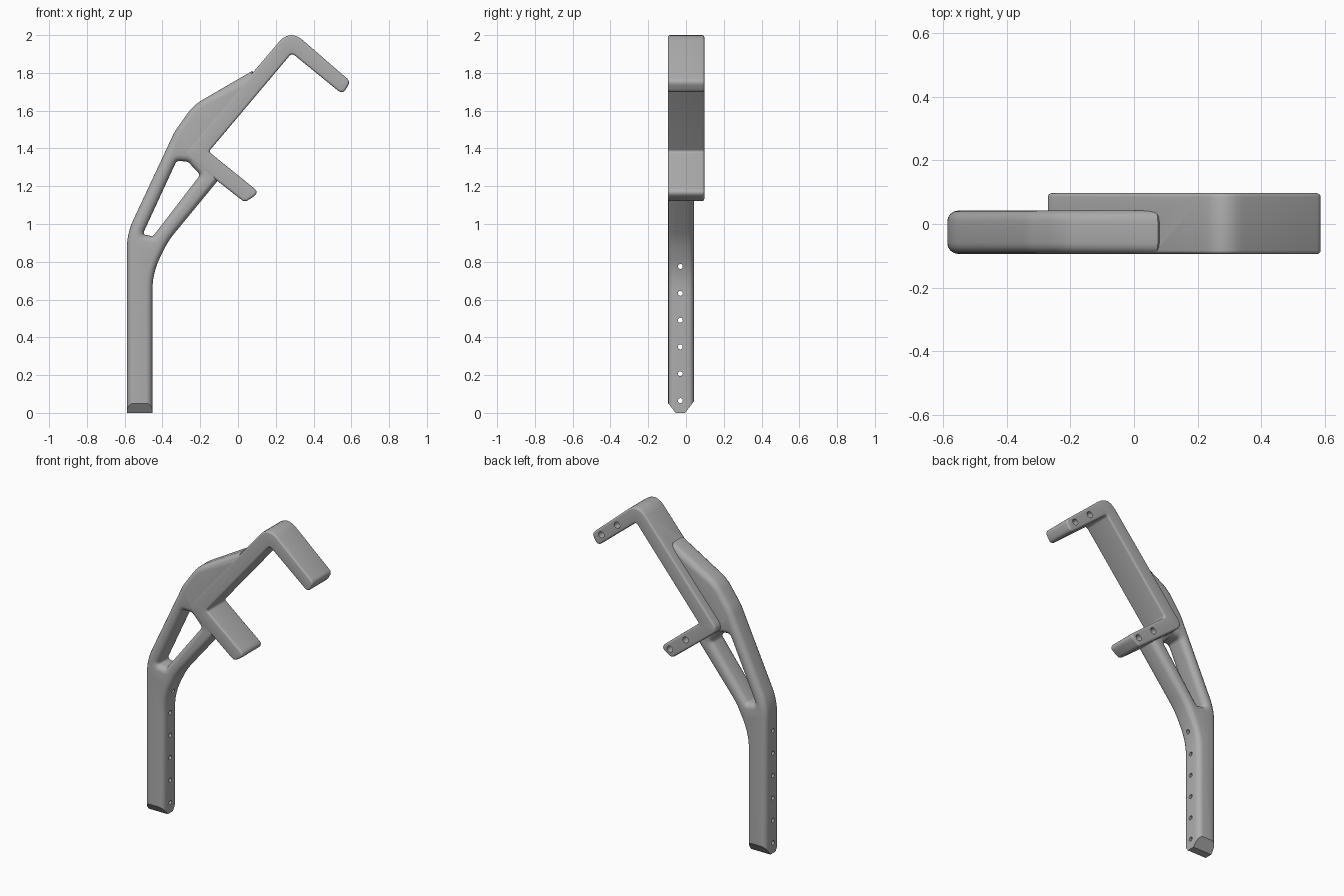
import bpy, bmesh, math
from mathutils import Vector, Matrix

old = bpy.data.objects.get("Cube")
if old:
    bpy.data.objects.remove(old, do_unlink=True)

grey = bpy.data.materials.new("plain grey")
grey.use_nodes = True
colour = (0.42, 0.42, 0.42, 1)
grey.diffuse_color = colour
grey.node_tree.nodes["Principled BSDF"].inputs["Base Color"].default_value = colour


def rounded(points, steps=6):
    """Round each corner (u, z, radius) of a closed outline."""
    out = []
    for i, (u, z, r) in enumerate(points):
        p = Vector((u, z))
        a = Vector(points[i - 1][:2]) - p
        b = Vector(points[(i + 1) % len(points)][:2]) - p
        if r == 0:
            out.append(p)
            continue
        cut = min(r / math.tan(a.angle(b) / 2), a.length * 0.48, b.length * 0.48)
        s, e = p + a.normalized() * cut, p + b.normalized() * cut
        for k in range(steps + 1):
            t = k / steps
            out.append(s * (1 - t) ** 2 + p * 2 * t * (1 - t) + e * t * t)
    return out


def wound(pts, hole):
    """Wind outlines so that material always lies on the left."""
    area = sum(pts[i - 1].x * p.y - p.x * pts[i - 1].y for i, p in enumerate(pts))
    return pts[::-1] if (area > 0) == hole else pts


def inset(pts, amount):
    out = []
    for i, p in enumerate(pts):
        a = (p - pts[i - 1]).normalized()
        b = (pts[(i + 1) % len(pts)] - p).normalized()
        n = Vector((-a.y - b.y, a.x + b.x))
        out.append(p + n * amount / (1 + a.dot(b)))
    return out


def solid(name, outlines, lo, hi, bevel=0.0, along="Y"):
    """Extrude outlines with rounded rims; later outlines are holes."""
    levels = [(0, lo), (0, hi)]
    if bevel:
        arc = [(bevel * (1 - math.sin(a)), bevel * (1 - math.cos(a)))
               for a in (math.pi / 2 * k / 4 for k in range(5))]
        levels = [(i, lo + d) for i, d in arc] + [(i, hi - d) for i, d in reversed(arc)]
    bm = bmesh.new()
    caps = [[], []]
    for index, outline in enumerate(outlines):
        pts = wound(rounded(outline), index > 0)
        rings = []
        for amount, d in levels:
            rings.append([bm.verts.new((p.x, d, p.y) if along == "Y" else (d, p.x, p.y))
                          for p in inset(pts, amount)])
        for r0, r1 in zip(rings, rings[1:]):
            for i in range(len(pts)):
                bm.faces.new((r0[i - 1], r0[i], r1[i], r1[i - 1]))
        for cap, ring in zip(caps, (rings[0], rings[-1])):
            cap += [bm.edges.get((ring[i - 1], ring[i])) for i in range(len(pts))]
    normal = (0, 1, 0) if along == "Y" else (1, 0, 0)
    for cap in caps:
        bmesh.ops.triangle_fill(bm, use_beauty=True, edges=cap, normal=normal)
    bmesh.ops.recalc_face_normals(bm, faces=bm.faces)
    return link(name, bm)


def link(name, bm):
    mesh = bpy.data.meshes.new(name)
    bm.to_mesh(mesh)
    bm.free()
    mesh.materials.append(grey)
    ob = bpy.data.objects.new(name, mesh)
    bpy.context.collection.objects.link(ob)
    return ob


def drill(bm, centre, radius, depth, axis):
    turn = Matrix.Rotation(math.pi / 2, 4, axis)
    bmesh.ops.create_cone(bm, cap_ends=True, segments=16, radius1=radius, radius2=radius,
                          depth=depth, matrix=Matrix.Translation(centre) @ turn)


def combine(target, tool, operation):
    """Apply a boolean at once and discard the tool."""
    mod = target.modifiers.new("boolean", "BOOLEAN")
    mod.object = tool
    mod.operation = operation
    mod.solver = "EXACT"
    bpy.context.view_layer.update()
    graph = bpy.context.evaluated_depsgraph_get()
    result = bpy.data.meshes.new_from_object(target.evaluated_get(graph))
    target.modifiers.clear()
    target.data = result
    bpy.data.objects.remove(tool, do_unlink=True)


# Post and bulging strut with the triangular opening
strut_outline = [
    (-0.588, -0.1, 0), (-0.453, -0.1, 0), (-0.453, 0.74, 0.5), (-0.37, 0.91, 0.5),
    (-0.09, 1.25, 0), (-0.17, 1.37, 0), (-0.12, 1.50, 0), (0.12, 1.745, 0),
    (0.075, 1.81, 0), (-0.235, 1.63, 0.25), (-0.335, 1.49, 0.3), (-0.588, 0.95, 0.35)]
opening = [(-0.505, 0.945, 0.015), (-0.325, 1.335, 0.025), (-0.265, 1.33, 0.03),
           (-0.20, 1.26, 0.02), (-0.45, 0.935, 0.015)]
frame = solid("support_frame", [strut_outline, opening], -0.094, 0.042, 0.034)

# Wide C-shaped bracket
bracket_outline = [
    (-0.29, 1.37, 0.05), (0.035, 1.115, 0.03), (0.115, 1.165, 0.03), (-0.155, 1.383, 0.015),
    (0.285, 1.905, 0.02), (0.555, 1.685, 0.03), (0.595, 1.755, 0.03), (0.275, 2.032, 0.09)]
combine(frame, solid("bracket", [bracket_outline], -0.095, 0.097, 0.012), "UNION")

# Chamfered foot
foot = [(-0.25, -0.3, 0), (0.19, -0.3, 0), (0.19, 0.255, 0),
        (-0.005, 0, 0), (-0.055, 0, 0), (-0.25, 0.255, 0)]
combine(frame, solid("foot_cutter", [foot], -0.8, -0.25, along="X"), "DIFFERENCE")

# Row of adjustment holes through the post, screw holes in the arms
holes = bmesh.new()
for i in range(6):
    drill(holes, (-0.52, -0.03, 0.065 + 0.142 * i), 0.013, 0.3, "Y")
for x, z in ((0.525, 1.765), (0.415, 1.855), (0.045, 1.17), (-0.065, 1.257)):
    drill(holes, (x, 0.08, z), 0.02, 0.14, "X")
combine(frame, link("hole_cutter", holes), "DIFFERENCE")

# Smooth shading with crisp edges
bpy.ops.object.select_all(action="DESELECT")
frame.select_set(True)
bpy.context.view_layer.objects.active = frame
bpy.ops.object.shade_smooth_by_angle(angle=math.radians(30))
